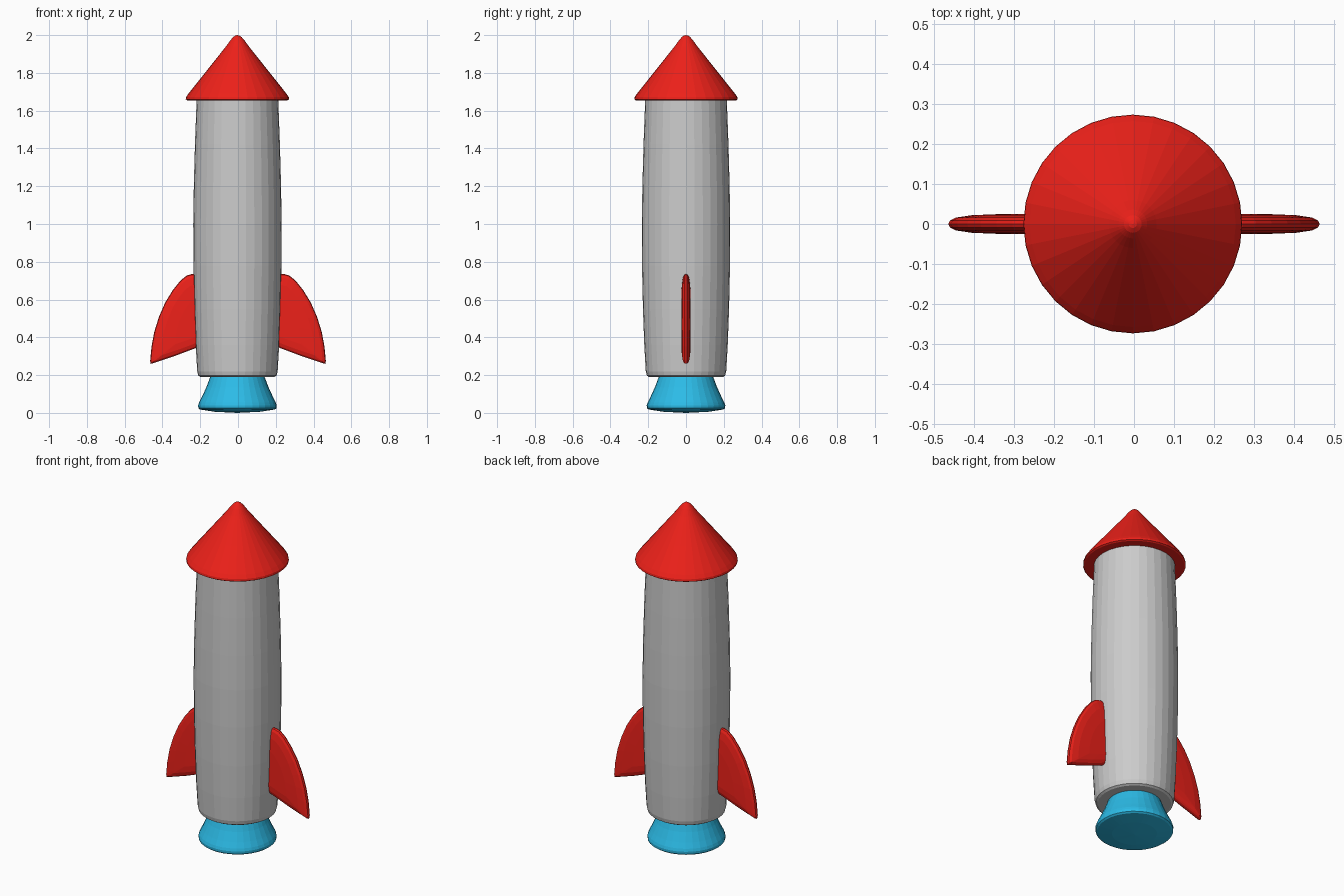
import bpy, bmesh, math

if "Cube" in bpy.data.objects:
    bpy.data.objects.remove(bpy.data.objects["Cube"])

RED = (0.85, 0.015, 0.01, 1)
BLUE = (0.025, 0.5, 0.8, 1)


def material(name, colour):
    m = bpy.data.materials.new(name)
    m.diffuse_color = colour
    m.use_nodes = True
    m.node_tree.nodes["Principled BSDF"].inputs["Base Color"].default_value = m.diffuse_color
    return m


def finish(name, bm, mat=None):
    bmesh.ops.recalc_face_normals(bm, faces=bm.faces[:])
    me = bpy.data.meshes.new(name)
    bm.to_mesh(me)
    bm.free()
    ob = bpy.data.objects.new(name, me)
    bpy.context.collection.objects.link(ob)
    if mat:
        me.materials.append(mat)
    return ob


def bridge(bm, a, b):
    for i in range(len(a)):
        j = (i + 1) % len(a)
        bm.faces.new((a[i], a[j], b[j], b[i]))


def lathe(name, profile, mat=None, sides=32):
    """Revolve (radius, z) points round z; zero radius at an end is a pole."""
    bm = bmesh.new()
    rings = []
    for r, z in profile:
        r = max(r, 1e-6)
        rings.append([bm.verts.new((r * math.cos(2 * math.pi * i / sides),
                                    r * math.sin(2 * math.pi * i / sides), z))
                      for i in range(sides)])
    for a, b in zip(rings, rings[1:]):
        bridge(bm, a, b)
    bmesh.ops.remove_doubles(bm, verts=bm.verts[:], dist=1e-5)
    ob = finish(name, bm, mat)
    ob.location.x = -0.003
    return ob


red = material("red", RED)
blue = material("blue", BLUE)

# Body: gently bulging tube
lathe("body", [(0, 0.19), (0.195, 0.19), (0.207, 0.197), (0.213, 0.22),
               (0.221, 0.36), (0.228, 0.55), (0.233, 0.78), (0.234, 1.0),
               (0.231, 1.2), (0.225, 1.42), (0.216, 1.66), (0, 1.66)])

# Nose cone with rounded tip and thin rim
lathe("nose_cone", [(0, 1.655), (0.266, 1.655), (0.274, 1.66), (0.272, 1.672),
                    (0.258, 1.692), (0.16, 1.815), (0.06, 1.941), (0.036, 1.974),
                    (0.022, 1.99), (0.01, 1.998), (0, 2.0)], red)

# Engine nozzle, flared, with slightly domed bottom
lathe("nozzle", [(0, 0.2), (0.14, 0.2), (0.148, 0.18), (0.165, 0.135),
                 (0.188, 0.085), (0.203, 0.055), (0.208, 0.04), (0.207, 0.025),
                 (0.198, 0.018), (0.12, 0.006), (0, 0.0)], blue)

# Fins: lens-thick blade built from shrinking outlines, mirrored across x
outline = [(0.2, 0.735), (0.245, 0.735), (0.272, 0.727), (0.305, 0.7),
           (0.345, 0.65), (0.385, 0.585), (0.418, 0.51), (0.443, 0.43),
           (0.458, 0.35), (0.465, 0.275), (0.462, 0.26), (0.45, 0.263),
           (0.33, 0.303), (0.2, 0.352)]
layers = [(0.5, 0.025), (0.78, 0.022), (0.93, 0.016), (0.985, 0.009), (1.0, 0.0)]
layers += [(s, -t) for s, t in reversed(layers[:-1])]
bm = bmesh.new()
cx, cz = 0.2, 0.47
loops = [[bm.verts.new((cx + (x - cx) * s, y, cz + (z - cz) * s)) for x, z in outline]
         for s, y in layers]
for a, b in zip(loops, loops[1:]):
    bridge(bm, a, b)
bm.faces.new(loops[0])
bm.faces.new(loops[-1])
fins = finish("fins", bm, red)
mirror = fins.modifiers.new("mirror", 'MIRROR')
mirror.use_axis[0] = True
mirror.use_mirror_merge = False
